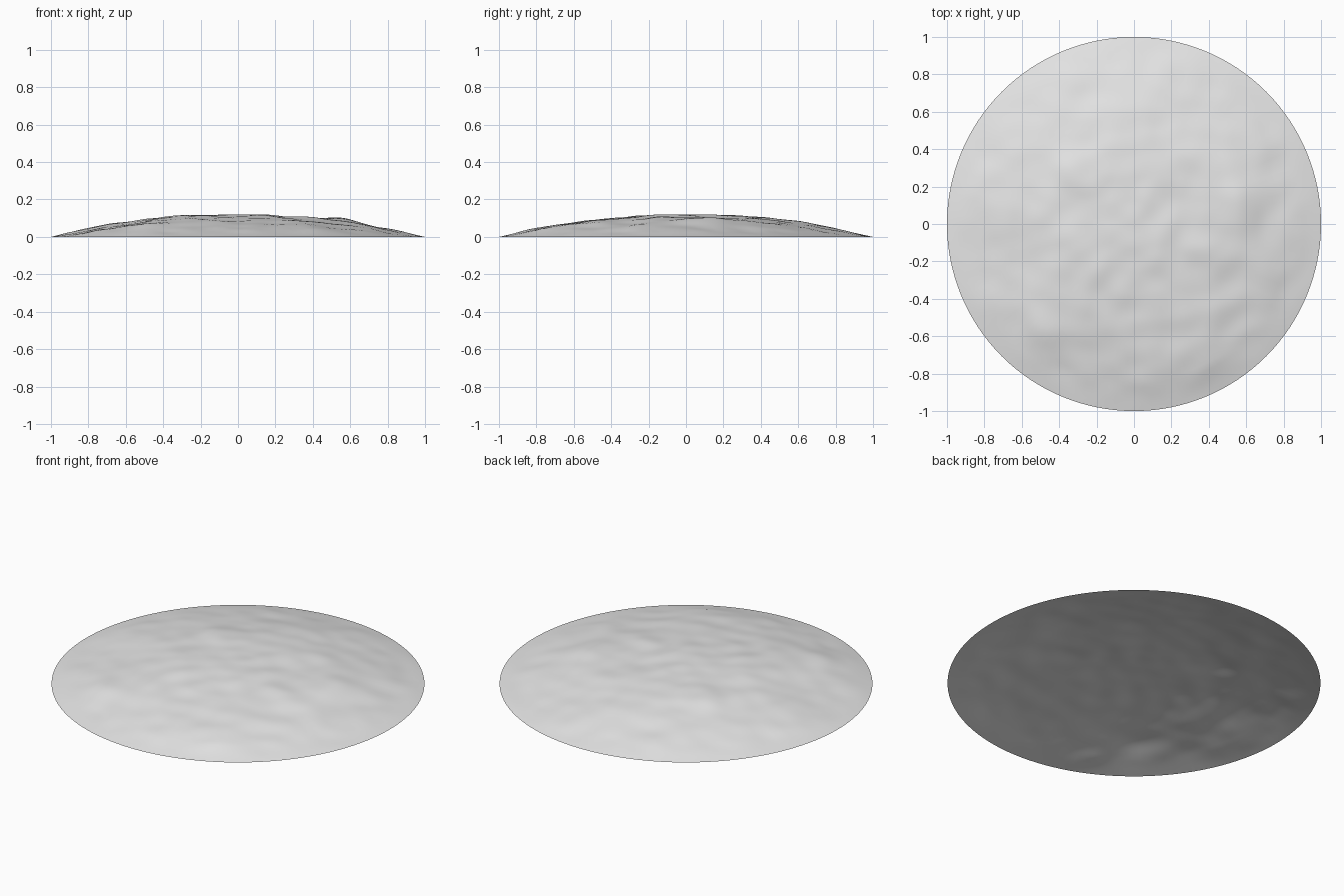
import bpy
import bmesh
import math
from mathutils import Vector, noise

cube = bpy.data.objects.get("Cube")
if cube:
    bpy.data.objects.remove(cube, do_unlink=True)

RINGS, SEGMENTS = 56, 128
PEAK = 0.121

# Main swellings on the mound: x, y, radius, height
BUMPS = [
    (-0.50, -0.57, 0.13, 0.014), (0.41, -0.15, 0.12, 0.012),
    (-0.10, 0.57, 0.12, 0.010), (-0.36, 0.25, 0.12, 0.012),
    (0.07, -0.14, 0.12, 0.010), (0.55, 0.13, 0.14, 0.012),
    (0.37, -0.72, 0.12, 0.011), (-0.58, 0.42, 0.13, 0.011),
]


def ground_height(x, y):
    """Low dome with broad swellings and soft uneven ground, flat at the rim."""
    r = min(1.0, math.hypot(x, y))
    dome = PEAK * (1 - r ** 2.1)
    rough = 0.010 * noise.noise(Vector((x * 3.6, y * 3.6, 0.7)))
    rough += 0.006 * noise.noise(Vector((x * 8, y * 8, 4.2)))
    for bx, by, size, height in BUMPS:
        rough += height * math.exp(-((x - bx) ** 2 + (y - by) ** 2) / size ** 2)
    fade = min(1.0, (1 - r) * 7)
    return max(0.0, dome + fade * (rough - 0.002))


# Disc made by spinning a radial line, then raised into a mound
bm = bmesh.new()
line = [bm.verts.new((i / RINGS, 0, 0)) for i in range(RINGS + 1)]
edges = [bm.edges.new(pair) for pair in zip(line, line[1:])]
bmesh.ops.spin(bm, geom=line + edges, cent=(0, 0, 0), axis=(0, 0, 1),
               angle=math.tau, steps=SEGMENTS, use_duplicate=False)
bmesh.ops.remove_doubles(bm, verts=bm.verts[:], dist=0.0002)
for v in bm.verts:
    v.co.z = ground_height(v.co.x, v.co.y)
bm.normal_update()
bmesh.ops.reverse_faces(bm, faces=[f for f in bm.faces if f.normal.z < 0])
for f in bm.faces:
    f.smooth = True

mesh = bpy.data.meshes.new("ground_mound")
bm.to_mesh(mesh)
bm.free()
mound = bpy.data.objects.new("ground_mound", mesh)
bpy.context.collection.objects.link(mound)

# Plain light grey surface
grey = bpy.data.materials.new("light_grey")
grey.use_nodes = True
grey.diffuse_color = (0.8, 0.8, 0.8, 1)
grey.node_tree.nodes["Principled BSDF"].inputs["Base Color"].default_value = (0.8, 0.8, 0.8, 1)
mesh.materials.append(grey)
